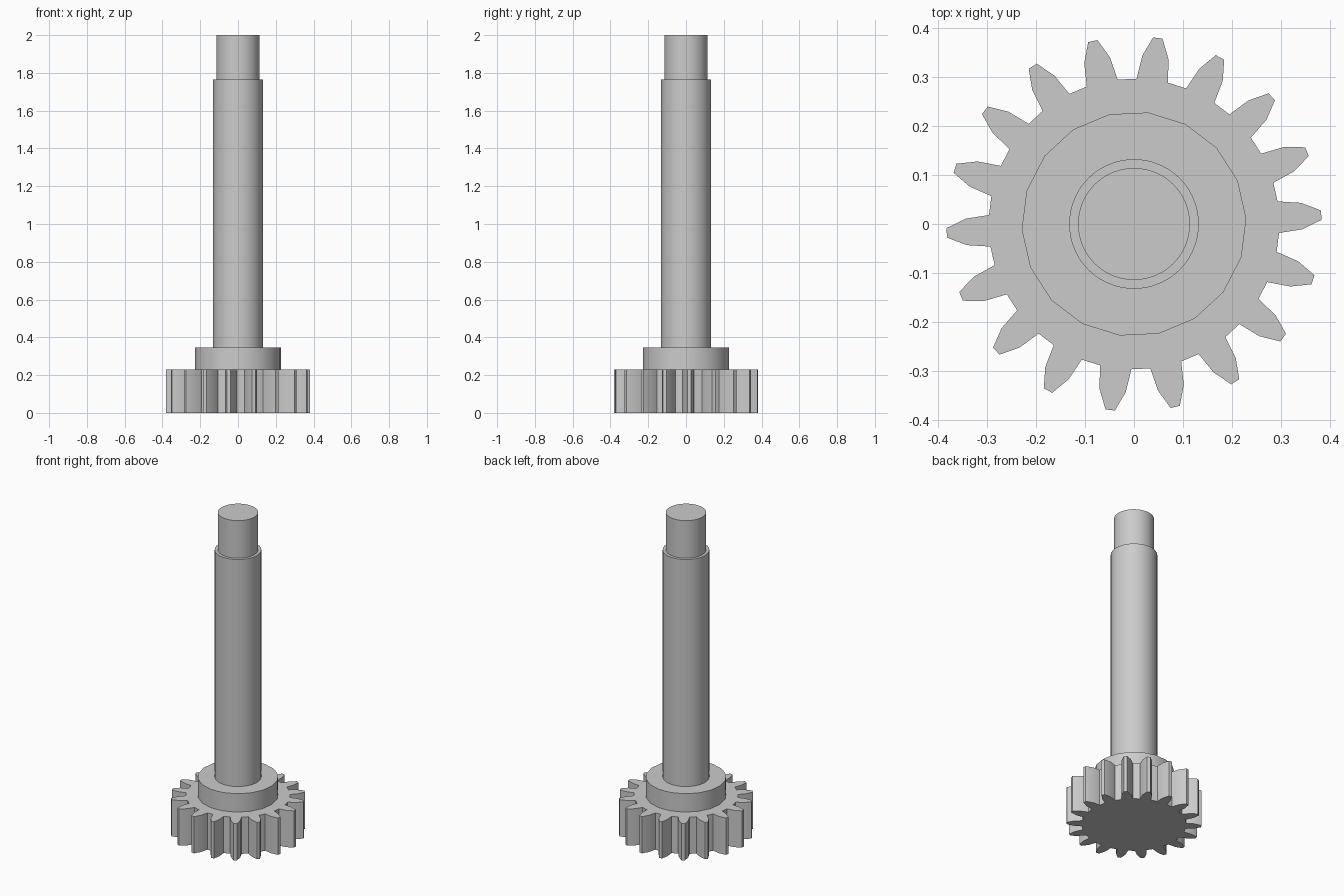
import bpy, bmesh
from math import sin, cos, radians

cube = bpy.data.objects.get("Cube")
if cube:
    bpy.data.objects.remove(cube, do_unlink=True)

TEETH = 18
PHASE = 2.7  # degrees, shared by the gear teeth and the collar

steel = bpy.data.materials.new("plain grey steel")
steel.use_nodes = True
GREY = (0.6, 0.6, 0.6, 1.0)
steel.diffuse_color = GREY
steel.node_tree.nodes["Principled BSDF"].inputs["Base Color"].default_value = GREY


def extrude_outline(name, outline, bottom, top):
    """Make a solid from (radius, degrees) points between two heights."""
    bm = bmesh.new()
    ring = [bm.verts.new((r * cos(radians(a)), r * sin(radians(a)), bottom))
            for r, a in outline]
    base = bm.faces.new(ring)
    grown = bmesh.ops.extrude_face_region(bm, geom=[base], use_keep_orig=True)
    moved = [v for v in grown["geom"] if isinstance(v, bmesh.types.BMVert)]
    bmesh.ops.translate(bm, verts=moved, vec=(0, 0, top - bottom))
    bmesh.ops.recalc_face_normals(bm, faces=bm.faces[:])
    mesh = bpy.data.meshes.new(name)
    bm.to_mesh(mesh)
    bm.free()
    mesh.materials.append(steel)
    obj = bpy.data.objects.new(name, mesh)
    bpy.context.collection.objects.link(obj)
    bpy.ops.object.select_all(action='DESELECT')
    bpy.context.view_layer.objects.active = obj
    obj.select_set(True)
    bpy.ops.object.shade_smooth_by_angle(angle=radians(30))
    return obj


def circle(radius, sides, phase=0.0):
    return [(radius, phase + 360 * i / sides) for i in range(sides)]


# Gear: one tooth flank (radius, half angle), mirrored and repeated
flank = [(0.296, 6.25), (0.343, 4.5), (0.382, 1.45)]
tooth = [(r, -a) for r, a in flank] + [(r, a) for r, a in reversed(flank)]
gear_outline = [(r, a + PHASE + 360 * i / TEETH)
                for i in range(TEETH) for r, a in tooth]
extrude_outline("gear", gear_outline, 0.0, 0.23)

# Collar on top of the gear
extrude_outline("collar", circle(0.229, TEETH, PHASE), 0.23, 0.345)

# Long shaft and its narrower end
extrude_outline("shaft", circle(0.132, 72), 0.345, 1.765)
extrude_outline("shaft_end", circle(0.114, 72), 1.765, 2.0)
